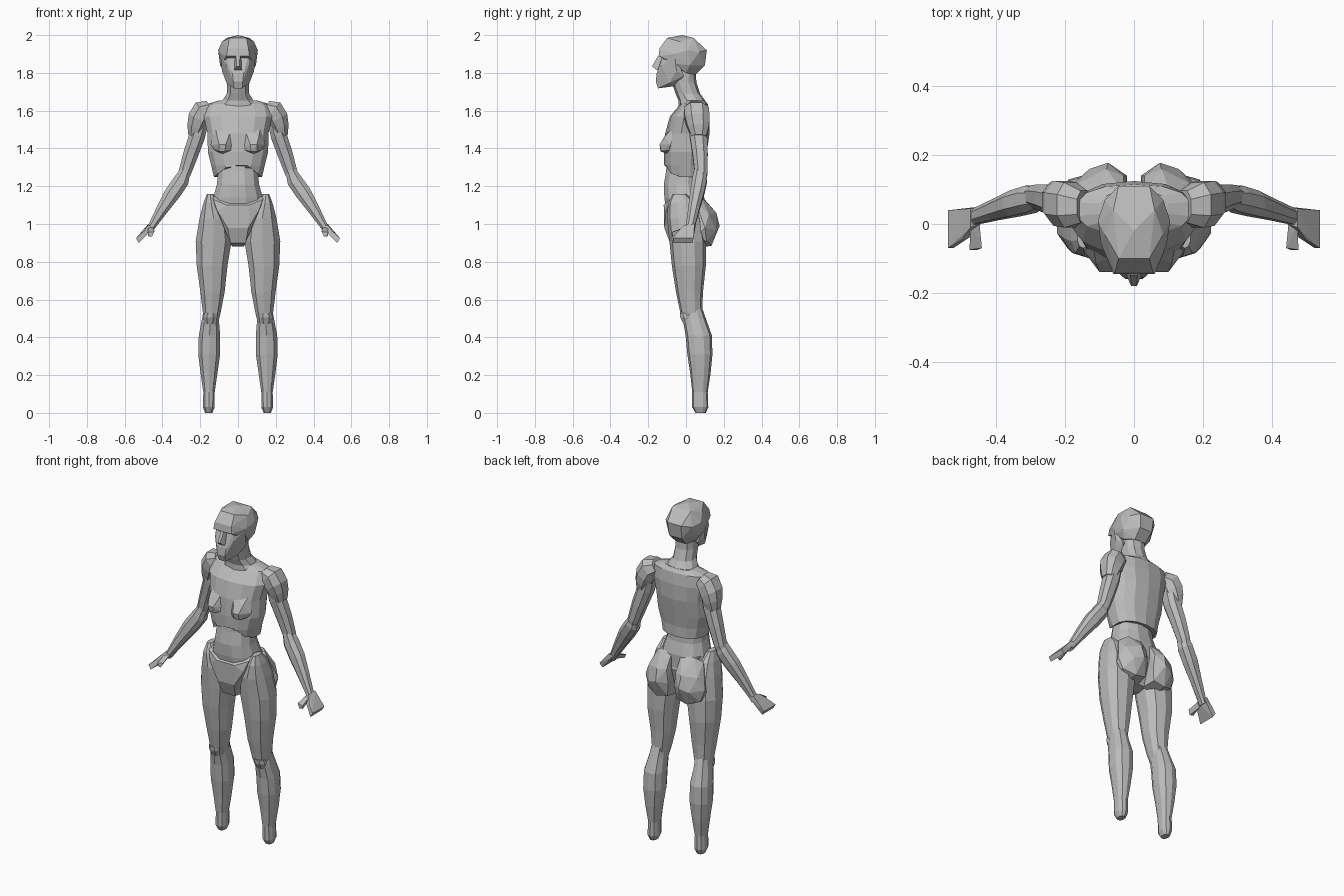
import bpy, bmesh, math
from mathutils import Vector

skin = bpy.data.materials.new("clay grey")
skin.diffuse_color = (0.5, 0.5, 0.5, 1)


def finish(name, bm, mirror):
    bmesh.ops.recalc_face_normals(bm, faces=bm.faces)
    me = bpy.data.meshes.new(name)
    bm.to_mesh(me)
    bm.free()
    me.materials.append(skin)
    ob = bpy.data.objects.new(name, me)
    bpy.context.collection.objects.link(ob)
    if mirror:
        ob.modifiers.new("mirror", 'MIRROR').use_mirror_merge = False
    return ob


def loft(name, rings, n=10, mirror=False, power=0.85, edit=None):
    """Skin through rings (cx, cy, cz, rx, ry, tilt about y in degrees)."""
    bm = bmesh.new()
    loops = []
    for cx, cy, cz, rx, ry, tilt in rings:
        t, loop = math.radians(tilt), []
        for i in range(n):
            a = 2 * math.pi * (i + 0.5) / n
            c, s = math.cos(a), math.sin(a)
            u = rx * math.copysign(abs(c) ** power, c)
            v = ry * math.copysign(abs(s) ** power, s)
            loop.append(bm.verts.new((cx + u * math.cos(t), cy + v, cz + u * math.sin(t))))
        loops.append(loop)
    for a, b in zip(loops, loops[1:]):
        for i in range(n):
            j = (i + 1) % n
            bm.faces.new((a[i], a[j], b[j], b[i]))
    bm.faces.new(loops[0])
    bm.faces.new(loops[-1])
    if edit:
        edit(loops)
    return finish(name, bm, mirror)


def box(z, x0, x1, y0, y1):
    """Level ring from its extents."""
    return ((x0 + x1) / 2, (y0 + y1) / 2, z, (x1 - x0) / 2, (y1 - y0) / 2, 0)


def hull(name, pts, both=False, mirror=False):
    """Faceted solid around points; both=True adds the mirrored points."""
    bm = bmesh.new()
    pts = set(pts) | ({(-x, y, z) for x, y, z in pts} if both else set())
    for p in sorted(pts):
        bm.verts.new(p)
    res = bmesh.ops.convex_hull(bm, input=bm.verts)
    junk = {g for g in res["geom_interior"] + res["geom_unused"] if isinstance(g, bmesh.types.BMVert)}
    bmesh.ops.delete(bm, geom=list(junk), context='VERTS')
    bmesh.ops.dissolve_limit(bm, angle_limit=math.radians(4), verts=bm.verts, edges=bm.edges)
    return finish(name, bm, mirror)


# Head: cranium, face and nose
hull("cranium", [
    (0, -0.02, 2.0), (0.045, -0.10, 1.985), (0.06, 0.04, 1.985), (0.085, -0.03, 1.965),
    (0.055, -0.14, 1.93), (0.06, -0.145, 1.89), (0.095, -0.06, 1.90), (0.105, 0.01, 1.92),
    (0.045, 0.11, 1.92), (0.085, 0.07, 1.91), (0.04, 0.10, 1.84), (0.095, 0.02, 1.84),
    (0.035, 0.05, 1.79), (0.07, 0.0, 1.80), (0.085, -0.06, 1.85)], both=True)
hull("face", [
    (0.055, -0.125, 1.89), (0.092, -0.06, 1.89), (0.06, -0.13, 1.84), (0.085, -0.05, 1.81),
    (0.03, -0.155, 1.80), (0.025, -0.16, 1.755), (0.022, -0.148, 1.718), (0.06, -0.09, 1.745),
    (0.07, -0.01, 1.785), (0.03, -0.06, 1.73)], both=True)
hull("nose", [
    (0.01, -0.148, 1.89), (0.018, -0.12, 1.88), (0.008, -0.18, 1.835), (0.02, -0.155, 1.815),
    (0.02, -0.12, 1.81)], both=True)

# Neck and sloping shoulder muscles
loft("neck", [box(1.83, -0.06, 0.06, -0.06, 0.05), box(1.75, -0.06, 0.06, -0.075, 0.055),
              box(1.69, -0.062, 0.062, -0.055, 0.075), box(1.655, -0.085, 0.085, -0.04, 0.10),
              box(1.61, -0.13, 0.13, -0.04, 0.115)])


# Rib cage with an arched lower front edge
def arch(loops):
    for v in loops[-1]:
        if v.co.y < -0.03:
            v.co.z += 0.10 * max(0, 1 - abs(v.co.x) / 0.125)
            v.co.y -= 0.01


loft("rib_cage", [box(1.655, -0.10, 0.10, -0.01, 0.10), box(1.635, -0.17, 0.17, -0.03, 0.115),
                  box(1.57, -0.185, 0.185, -0.085, 0.125), box(1.48, -0.165, 0.165, -0.11, 0.125),
                  box(1.38, -0.163, 0.163, -0.117, 0.11), box(1.31, -0.145, 0.145, -0.115, 0.10),
                  box(1.25, -0.13, 0.13, -0.10, 0.10)], n=14, edit=arch)
hull("breast", [
    (0.03, -0.08, 1.52), (0.12, -0.06, 1.52), (0.05, -0.115, 1.46), (0.11, -0.115, 1.46),
    (0.025, -0.10, 1.42), (0.065, -0.14, 1.42), (0.10, -0.14, 1.42), (0.145, -0.08, 1.42),
    (0.035, -0.11, 1.39), (0.07, -0.135, 1.385), (0.10, -0.13, 1.385), (0.125, -0.09, 1.39),
    (0.08, -0.10, 1.37)], mirror=True)

# Waist and hips
loft("abdomen", [box(1.37, -0.10, 0.10, -0.10, 0.07), box(1.28, -0.108, 0.108, -0.108, 0.075),
                 box(1.21, -0.115, 0.115, -0.12, 0.08), box(1.14, -0.135, 0.135, -0.118, 0.10),
                 box(1.06, -0.14, 0.14, -0.105, 0.10)], n=12)
hull("pelvis", [
    (0.145, -0.06, 1.145), (0.13, -0.085, 1.13), (0.06, -0.118, 1.10), (0.11, -0.105, 1.07),
    (0.055, -0.115, 0.98), (0.04, -0.085, 0.90), (0.03, 0.0, 0.88), (0.03, 0.06, 0.89),
    (0.12, 0.06, 1.14), (0.10, 0.10, 1.05)], both=True)
hull("buttock", [
    (0.03, 0.09, 1.14), (0.11, 0.08, 1.145), (0.15, 0.05, 1.12), (0.03, 0.14, 1.06),
    (0.08, 0.16, 1.06), (0.16, 0.12, 1.05), (0.02, 0.14, 0.98), (0.075, 0.178, 0.99),
    (0.13, 0.16, 0.97), (0.195, 0.10, 0.98), (0.03, 0.13, 0.90), (0.10, 0.135, 0.885),
    (0.17, 0.11, 0.91), (0.02, 0.05, 0.89), (0.18, 0.04, 0.92), (0.10, 0.05, 0.87)], mirror=True)

# Legs
loft("thigh", [box(1.16, 0.13, 0.165, -0.07, 0.0), box(1.11, 0.10, 0.185, -0.095, 0.05),
               box(1.03, 0.05, 0.207, -0.10, 0.085), box(0.91, 0.03, 0.228, -0.088, 0.105),
               box(0.78, 0.052, 0.222, -0.075, 0.105), box(0.64, 0.068, 0.202, -0.053, 0.09),
               box(0.53, 0.09, 0.188, -0.03, 0.085), box(0.47, 0.105, 0.175, -0.01, 0.08)], mirror=True)
loft("kneecap", [box(0.53, 0.115, 0.18, -0.035, 0.03), box(0.505, 0.11, 0.186, -0.033, 0.05),
                 box(0.47, 0.12, 0.178, -0.015, 0.04)], n=8, mirror=True)
loft("lower_leg", [box(0.57, 0.10, 0.18, 0.0, 0.08), box(0.50, 0.10, 0.192, -0.018, 0.105),
                   box(0.41, 0.092, 0.21, -0.002, 0.137), box(0.31, 0.092, 0.213, 0.007, 0.14),
                   box(0.21, 0.107, 0.20, 0.022, 0.13), box(0.11, 0.122, 0.185, 0.033, 0.115),
                   box(0.03, 0.122, 0.187, 0.033, 0.118), box(0.0, 0.135, 0.175, 0.05, 0.105)], mirror=True)

# Arms
loft("shoulder", [(0.145, 0.05, 1.615, 0.045, 0.05, 60), (0.185, 0.055, 1.60, 0.062, 0.07, 48),
                  (0.21, 0.06, 1.555, 0.062, 0.07, 30), (0.225, 0.065, 1.51, 0.05, 0.06, 25),
                  (0.235, 0.068, 1.46, 0.035, 0.042, 25)], n=8, mirror=True)
loft("upper_arm", [(0.19, 0.06, 1.56, 0.04, 0.05, 25), (0.215, 0.065, 1.47, 0.046, 0.05, 23),
                   (0.25, 0.075, 1.37, 0.043, 0.043, 23), (0.283, 0.08, 1.27, 0.036, 0.036, 27),
                   (0.305, 0.075, 1.22, 0.03, 0.03, 30)], n=8, mirror=True)
loft("forearm", [(0.27, 0.075, 1.30, 0.025, 0.03, 28), (0.30, 0.072, 1.23, 0.044, 0.042, 30),
                 (0.345, 0.06, 1.165, 0.045, 0.04, 31), (0.40, 0.042, 1.08, 0.034, 0.032, 32),
                 (0.452, 0.025, 0.995, 0.022, 0.026, 32), (0.47, 0.018, 0.965, 0.02, 0.027, 34)],
     n=8, mirror=True)
hull("hand", [
    (0.452, 0.05, 0.985), (0.475, 0.045, 1.0), (0.445, 0.0, 0.98), (0.475, -0.01, 0.995),
    (0.49, 0.045, 0.965), (0.54, 0.04, 0.925), (0.525, 0.035, 0.90), (0.54, -0.07, 0.925),
    (0.525, -0.07, 0.90), (0.50, -0.045, 0.96), (0.48, -0.04, 0.945)], mirror=True)
hull("thumb", [
    (0.45, 0.01, 0.985), (0.475, 0.0, 0.985), (0.465, 0.0, 0.955), (0.442, -0.07, 0.96),
    (0.478, -0.075, 0.955), (0.455, -0.075, 0.935), (0.475, -0.07, 0.935)], mirror=True)
